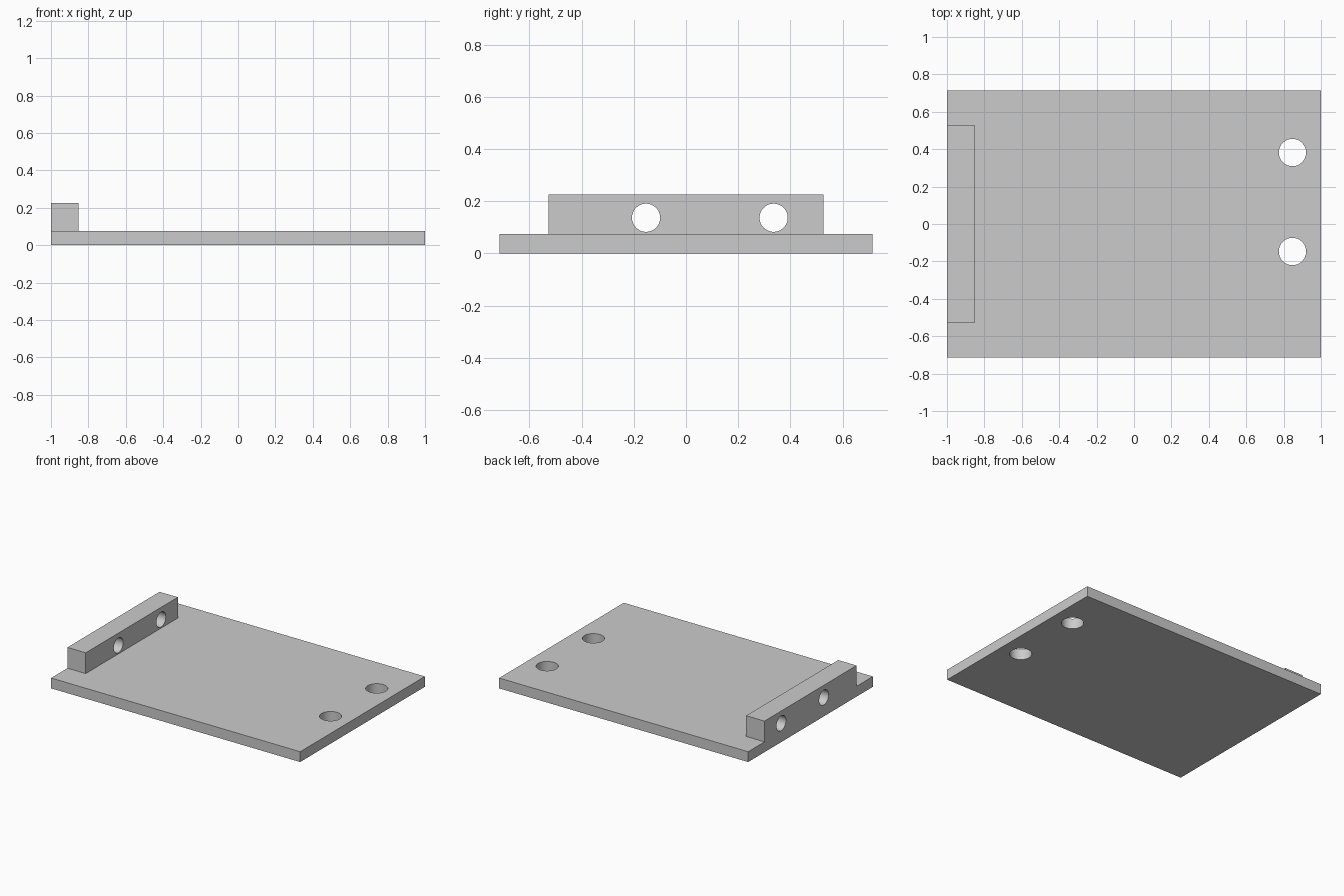
import bpy
import math

default_cube = bpy.data.objects.get("Cube")
if default_cube:
    bpy.data.objects.remove(default_cube, do_unlink=True)

grey = bpy.data.materials.new("plain_grey")
grey.use_nodes = True
colour = (0.6, 0.6, 0.6, 1)
grey.diffuse_color = colour
grey.node_tree.nodes["Principled BSDF"].inputs["Base Color"].default_value = colour


def box(name, low, high):
    """Box spanning two opposite corners."""
    centre = [(a + b) / 2 for a, b in zip(low, high)]
    bpy.ops.mesh.primitive_cube_add(size=1, location=centre)
    obj = bpy.context.object
    obj.name = name
    obj.scale = [b - a for a, b in zip(low, high)]
    bpy.ops.object.transform_apply(location=False, rotation=False, scale=True)
    obj.data.materials.append(grey)
    return obj


def drill(target, centre, radius, rotation=(0, 0, 0)):
    """Cut a round through hole in the target."""
    bpy.ops.mesh.primitive_cylinder_add(vertices=64, radius=radius, depth=0.5,
                                        location=centre, rotation=rotation)
    cutter = bpy.context.object
    cutter.hide_render = True
    cutter.data.materials.append(grey)
    cut = target.modifiers.new("hole", "BOOLEAN")
    cut.operation = "DIFFERENCE"
    cut.solver = "EXACT"
    cut.object = cutter
    bpy.context.view_layer.objects.active = target
    bpy.ops.object.modifier_apply(modifier=cut.name)
    bpy.data.objects.remove(cutter, do_unlink=True)


# Base plate with two vertical holes near one end
base_plate = box("base_plate", (-1, -0.715, 0), (1, 0.715, 0.075))
for y in (-0.147, 0.382):
    drill(base_plate, (0.847, y, 0.037), 0.073)

# Raised rail at the other end with two horizontal holes
end_rail = box("end_rail", (-1, -0.528, 0.075), (-0.853, 0.528, 0.226))
for y in (-0.153, 0.336):
    drill(end_rail, (-0.926, y, 0.137), 0.054, (0, math.pi / 2, 0))

# Smooth hole walls, sharp edges
for part in (base_plate, end_rail):
    bpy.ops.object.select_all(action="DESELECT")
    part.select_set(True)
    bpy.context.view_layer.objects.active = part
    bpy.ops.object.shade_smooth_by_angle(angle=math.radians(30))
